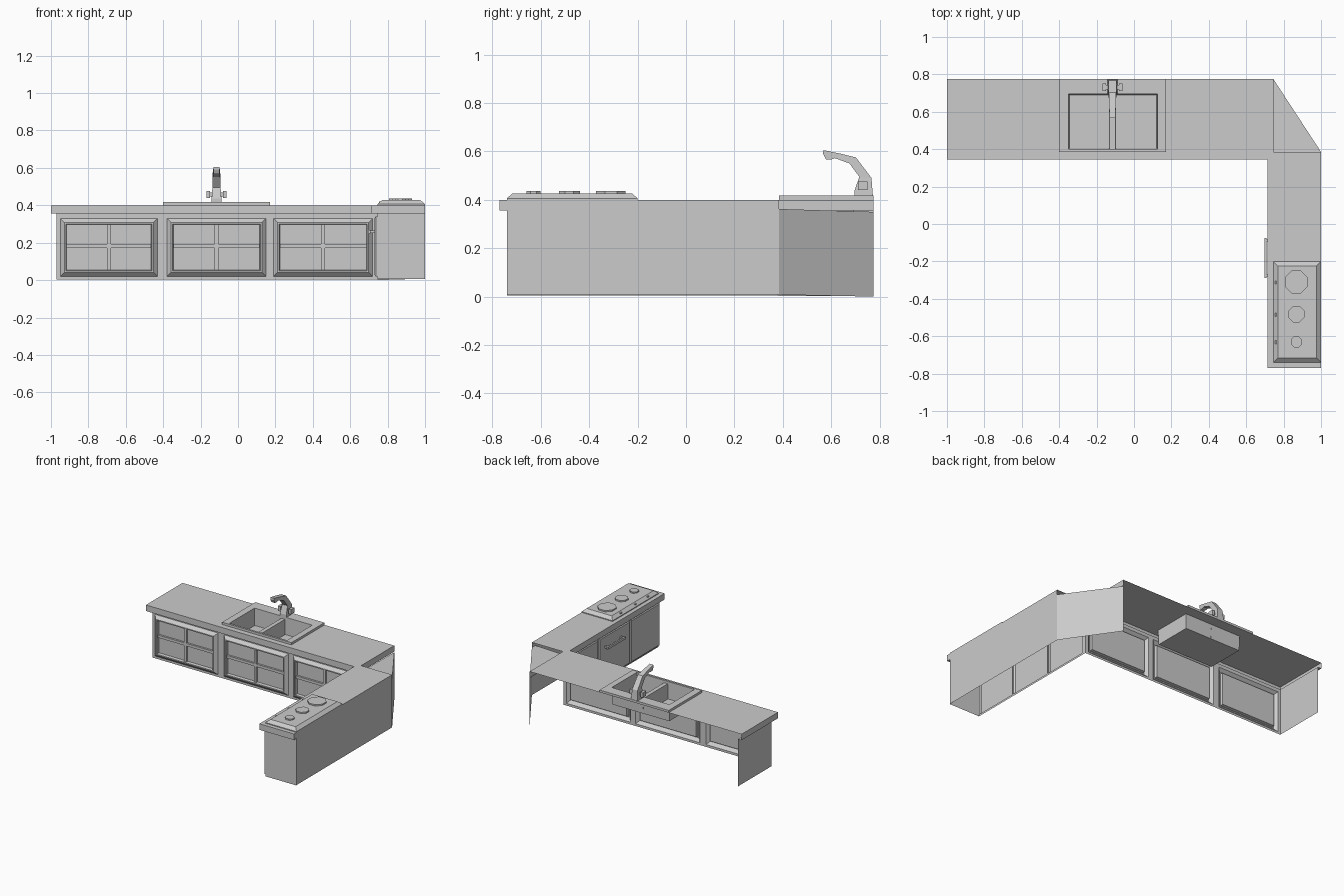
import bpy, bmesh, math

if "Cube" in bpy.data.objects:
    bpy.data.objects.remove(bpy.data.objects["Cube"])


def mesh(name, verts, faces):
    me = bpy.data.meshes.new(name)
    me.from_pydata(verts, [], faces)
    bm = bmesh.new()
    bm.from_mesh(me)
    bmesh.ops.recalc_face_normals(bm, faces=bm.faces)
    bm.to_mesh(me)
    bm.free()
    ob = bpy.data.objects.new(name, me)
    bpy.context.collection.objects.link(ob)
    return ob


def loft(name, loops, cap_start=False, cap_end=True):
    """Skin a row of equal-sized loops."""
    n = len(loops[0])
    verts = [p for loop in loops for p in loop]
    faces = [(a * n + i, a * n + (i + 1) % n, (a + 1) * n + (i + 1) % n, (a + 1) * n + i)
             for a in range(len(loops) - 1) for i in range(n)]
    if cap_start:
        faces.append(tuple(range(n))[::-1])
    if cap_end:
        faces.append(tuple(range(len(verts) - n, len(verts))))
    return mesh(name, verts, faces)


def rect(axis, level, u0, u1, v0, v1):
    """Rectangle loop perpendicular to an axis."""
    put = {'x': lambda u, v: (level, u, v),
           'y': lambda u, v: (u, level, v),
           'z': lambda u, v: (u, v, level)}[axis]
    return [put(u0, v0), put(u1, v0), put(u1, v1), put(u0, v1)]


def inset(axis, level, r, d):
    return rect(axis, level, r[0] + d, r[1] - d, r[2] + d, r[3] - d)


def box(name, x0, x1, y0, y1, z0, z1):
    return loft(name, [rect('z', z0, x0, x1, y0, y1), rect('z', z1, x0, x1, y0, y1)], True)


def sheet(name, axis, level, us, vs, holes=()):
    """Flat grid panel with some cells left open."""
    bm = bmesh.new()
    for i in range(len(us) - 1):
        for j in range(len(vs) - 1):
            if (i, j) not in holes:
                bm.faces.new([bm.verts.new(p) for p in
                              rect(axis, level, us[i], us[i + 1], vs[j], vs[j + 1])])
    bmesh.ops.remove_doubles(bm, verts=bm.verts, dist=1e-5)
    me = bpy.data.meshes.new(name)
    bm.to_mesh(me)
    bm.free()
    ob = bpy.data.objects.new(name, me)
    bpy.context.collection.objects.link(ob)
    return ob


def disc(name, x, y, r, z0, z1, n):
    ring = lambda rr, z: [(x + rr * math.cos(math.tau * (i + .5) / n),
                           y + rr * math.sin(math.tau * (i + .5) / n), z) for i in range(n)]
    return loft(name, [ring(r, z0), ring(r, z1)])


TOP, LIP = 0.40, 0.355
BACK, FRONT = 0.775, 0.38       # depth of the sink run
INNER = 0.745                   # inner face of the stove run

# Sink run: worktop with sink opening, lips and undersides (open back)
sheet("sink_worktop", 'z', TOP, [-1, -.35, .125, INNER], [.345, .4, .695, BACK], [(1, 1)])
sheet("sink_worktop_front_lip", 'y', .345, [-1, INNER], [LIP, TOP])
sheet("sink_worktop_underside", 'z', LIP, [-1, INNER], [.345, FRONT])
sheet("sink_worktop_left_lip", 'x', -1, [.345, BACK], [LIP, TOP])
sheet("sink_worktop_left_underside", 'z', LIP, [-1, -.97], [FRONT, BACK])
sheet("sink_worktop_right_end", 'x', INNER, [.345, BACK], [LIP, TOP])

# Sink run: cabinet face and end panel
doors = [(-.95, -.43), (-.38, .15), (.19, .72)]
xs = [-.97] + [x for d in doors for x in d] + [INNER]
sheet("cabinet_face", 'y', FRONT, xs, [.003, .02, .33, LIP], [(1, 1), (3, 1), (5, 1)])
sheet("cabinet_left_side", 'x', -.97, [FRONT, BACK], [.003, LIP])

# Glazed doors: bevelled frame, recessed pane, crossed bars
for i, (x0, x1) in enumerate(doors):
    r = (x0, x1, .02, .33)
    loft(f"window_door_{i}", [inset('y', y, r, d) for d, y in
                              [(0, FRONT), (.022, .358), (.03, .358), (.034, .378)]])
    xm, zm = (x0 + x1) / 2, .182
    box(f"window_bar_vertical_{i}", xm - .01, xm + .01, .364, .378, .054, .296)
    box(f"window_bar_horizontal_{i}", x0 + .034, x1 - .034, .364, .378, zm - .01, zm + .01)

# Corner filler: low triangular top and diagonal back panel
mesh("corner_top", [(INNER, .345, LIP), (1, .345, .362), (1, .385, .362), (INNER, BACK, .35)],
     [(0, 1, 2, 3)])
mesh("corner_back_panel", [(1, .385, .008), (INNER, BACK, 0), (INNER, BACK, .35), (1, .385, .362)],
     [(0, 1, 2, 3)])

# Stove run: worktop and lips
sheet("stove_worktop", 'z', TOP, [.715, 1], [-.77, .345])
sheet("stove_worktop_corner", 'z', TOP, [INNER, 1], [.345, .385])
sheet("stove_worktop_inner_lip", 'x', .715, [-.77, .345], [LIP, TOP])
sheet("stove_worktop_underside", 'z', LIP, [.715, INNER], [-.77, FRONT])
sheet("stove_worktop_front_lip", 'y', -.77, [.715, 1], [LIP, TOP])
sheet("stove_worktop_front_underside", 'z', LIP, [INNER, 1], [-.77, -.74])
sheet("stove_worktop_right_lip", 'x', 1, [-.77, -.74], [LIP, TOP])

# Stove run: outer panels and three slab doors
sheet("stove_outer_side", 'x', 1, [-.74, .385], [.008, TOP])
sheet("stove_front_end", 'y', -.74, [INNER, 1], [.005, LIP])
slabs = [(-.74, -.395), (-.385, -.025), (-.015, .34)]
ys = [y for s in slabs for y in s] + [FRONT]
sheet("stove_cabinet_face", 'x', INNER, ys, [.005, .02, .34, LIP], [(0, 1), (2, 1), (4, 1)])
for i, (y0, y1) in enumerate(slabs):
    r = (y0, y1, .02, .34)
    loft(f"stove_door_{i}", [inset('x', INNER, r, 0), inset('x', .737, r, 0),
                             inset('x', .73, r, .008)])

# Oven handle
box("oven_handle_bar", .697, .708, -.29, -.075, .25, .268)
for i, y in enumerate((-.28, -.095)):
    box(f"oven_handle_post_{i}", .705, .732, y, y + .012, .252, .266)

# Hob with burners and knobs
hob = (INNER, 1, -.74, -.2)
loft("hob", [inset('z', TOP, hob, 0), inset('z', .406, hob, 0), inset('z', .427, hob, .024)])
for i, (y, r) in enumerate([(-.31, .066), (-.482, .047), (-.63, .032)]):
    disc(f"burner_{i}", .868, y, r, .427, .437, 8)
    box(f"knob_{i}", .753, .766, y - .012, y + .006, .405, .421)

# Sink: raised rim, shell and divider between two bowls
outer = lambda z: rect('z', z, -.4, .17, .385, BACK)
bowl = lambda z, d: rect('z', z, -.35 + d, .125 - d, .4 + d, .695 - d)
loft("sink", [outer(TOP), outer(.417), bowl(.417, 0), bowl(.29, .004)])
loft("sink_divider", [rect('z', .29, -.135, -.095, .402, .693),
                      rect('z', .40, -.13, -.1, .4, .695)])

# Faucet: tapered arm swept through paired outer and inner profile points
CX = -.115
arm = [((.772, .417), (.695, .417), .027), ((.77, .44), (.695, .435), .026),
       ((.766, .49), (.716, .495), .022), ((.702, .575), (.675, .55), .02),
       ((.64, .59), (.615, .572), .018), ((.568, .605), (.6, .566), .016),
       ((.566, .592), (.578, .566), .015)]
loft("faucet", [[(CX - w, *a), (CX + w, *a), (CX + w, *b), (CX - w, *b)] for a, b, w in arm], True)
for side, s in (("left", -1), ("right", 1)):
    x0, x1 = sorted((CX + s * .018, CX + s * .034))
    box(f"faucet_stem_{side}", x0, x1, .72, .742, .448, .468)
    x0, x1 = sorted((CX + s * .034, CX + s * .054))
    box(f"faucet_handle_{side}", x0, x1, .71, .75, .44, .476)
